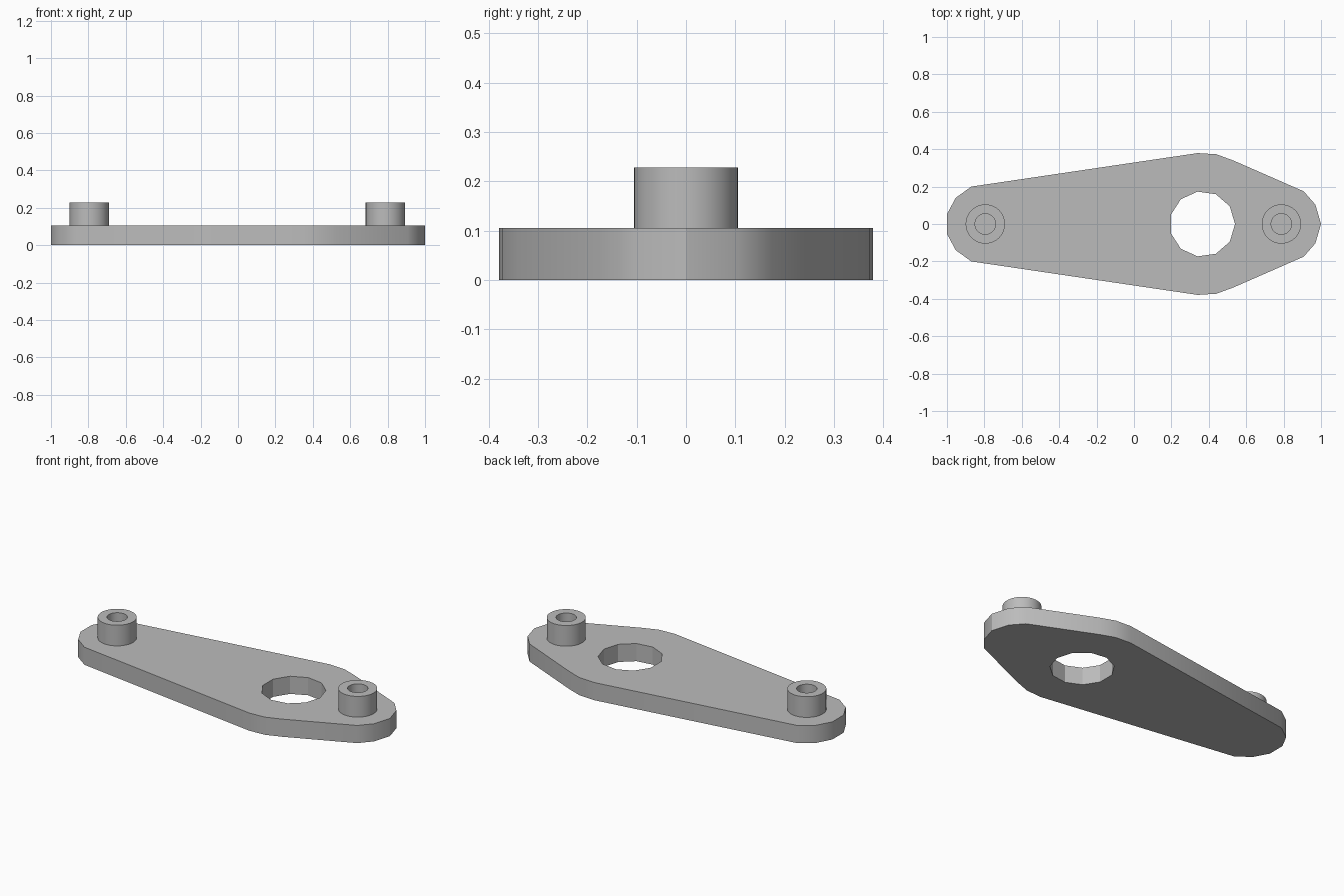
import bpy, bmesh, math

if "Cube" in bpy.data.objects:
    bpy.data.objects.remove(bpy.data.objects["Cube"])

grey = bpy.data.materials.new("grey plastic")
grey.diffuse_color = (0.5, 0.5, 0.5, 1)
grey.use_nodes = True
grey.node_tree.nodes["Principled BSDF"].inputs["Base Color"].default_value = grey.diffuse_color

PLATE_TOP, BOSS_TOP = 0.105, 0.228


def ring(cx, radius, sides):
    return [(cx + radius * math.cos(2 * math.pi * i / sides),
             radius * math.sin(2 * math.pi * i / sides)) for i in range(sides)]


def pierced_prism(name, outer, inner, z0, z1):
    """Extrude an outline with one hole through it from z0 to z1."""
    bm = bmesh.new()
    edges = []
    for loop in (outer, inner):
        vs = [bm.verts.new((x, y, z0)) for x, y in loop]
        edges += [bm.edges.new((vs[i - 1], vs[i])) for i in range(len(vs))]
    bmesh.ops.triangle_fill(bm, edges=edges, use_beauty=True)
    geom = bmesh.ops.extrude_face_region(bm, geom=bm.faces[:], use_keep_orig=True)["geom"]
    bmesh.ops.translate(bm, vec=(0, 0, z1 - z0),
                        verts=[g for g in geom if isinstance(g, bmesh.types.BMVert)])
    bmesh.ops.recalc_face_normals(bm, faces=bm.faces[:])
    mesh = bpy.data.meshes.new(name)
    bm.to_mesh(mesh)
    bm.free()
    mesh.materials.append(grey)
    obj = bpy.data.objects.new(name, mesh)
    bpy.context.collection.objects.link(obj)
    bpy.ops.object.select_all(action='DESELECT')
    obj.select_set(True)
    bpy.context.view_layer.objects.active = obj
    bpy.ops.object.shade_smooth_by_angle(angle=math.radians(30))
    return obj


# Lever plate: half outline mirrored across y = 0, with an eleven-sided bore
half = [(0.97, 0.103), (0.907, 0.175), (0.53, 0.34), (0.44, 0.373),
        (0.34, 0.379), (-0.87, 0.2), (-0.953, 0.14), (-1.0, 0.053)]
outline = [(1.0, 0.0)] + half + [(x, -y) for x, y in reversed(half)]
pierced_prism("plate", outline, ring(0.365, 0.175, 11), 0, PLATE_TOP)

# Hollow bosses at both ends
for side, cx in (("left", -0.795), ("right", 0.788)):
    pierced_prism(side + "_boss", ring(cx, 0.105, 48), ring(cx, 0.055, 48),
                  PLATE_TOP, BOSS_TOP)
